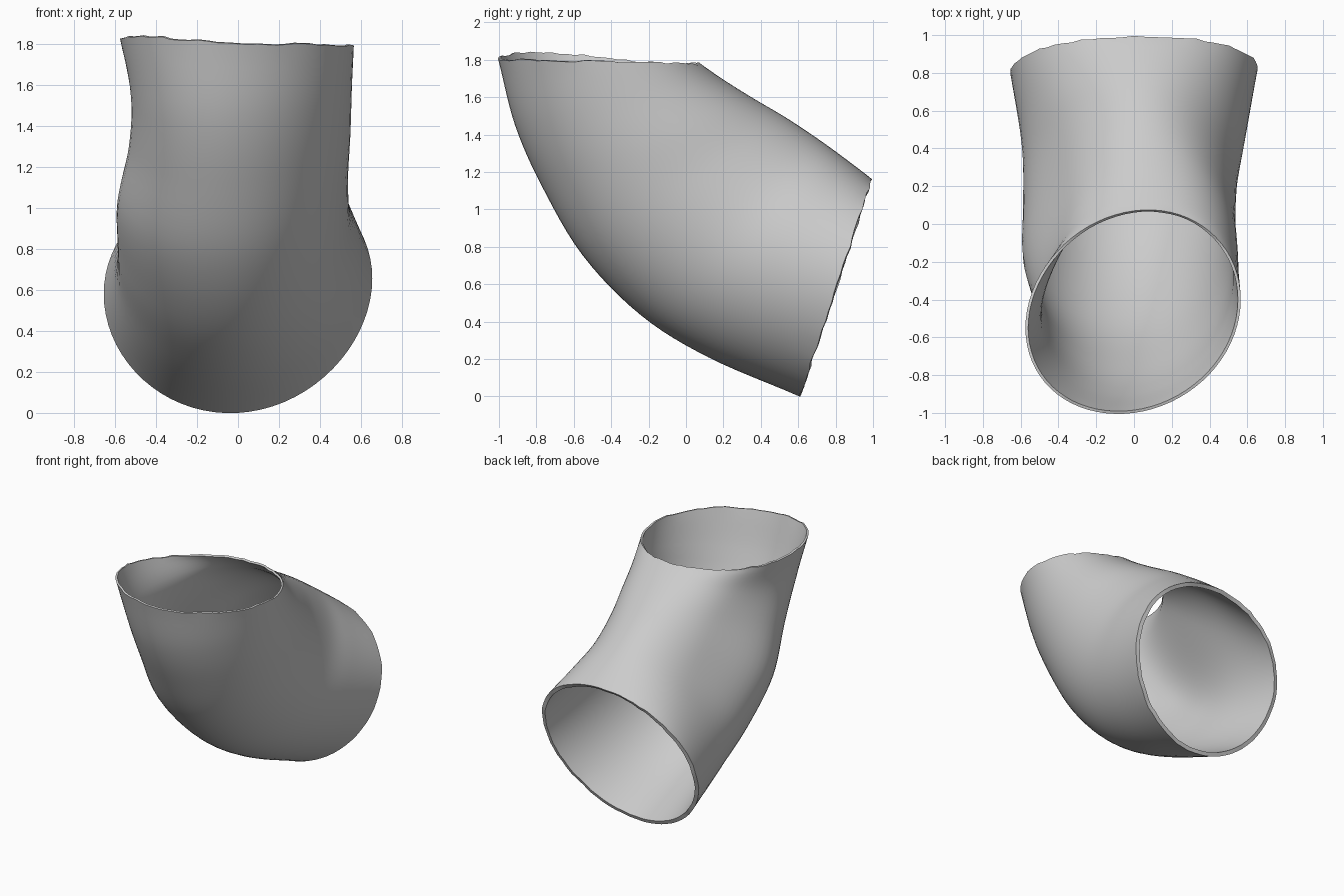
import bpy, bmesh, math, random
from mathutils import Vector

cube = bpy.data.objects.get("Cube")
if cube:
    bpy.data.objects.remove(cube, do_unlink=True)

random.seed(4)
AROUND, STEPS = 72, 6

# Each section: outer bend y, z; inner bend y, z; left width, right width;
# left pinch, right pinch; skew; shift of the widest line toward the inner bend
SECTIONS = [
    (-1.0, 1.80, 0.07, 1.78, 0.565, 0.575, 0.0, 0.0, 0.075, -0.01),
    (-0.91, 1.45, 0.20, 1.69, 0.56, 0.535, 0.03, 0.12, 0.07, 0.0),
    (-0.77, 1.13, 0.36, 1.59, 0.56, 0.55, 0.07, 0.20, 0.065, 0.0),
    (-0.55, 0.755, 0.53, 1.49, 0.55, 0.61, 0.09, 0.24, 0.06, 0.0),
    (-0.24, 0.435, 0.69, 1.385, 0.56, 0.605, 0.08, 0.19, 0.05, 0.01),
    (0.12, 0.21, 0.83, 1.285, 0.60, 0.605, 0.03, 0.07, 0.045, 0.02),
    (0.61, 0.0, 0.995, 1.16, 0.655, 0.655, 0.0, 0.0, 0.04, 0.04),
]


def spline(a, b, c, d, t):
    """Smooth interpolation between b and c."""
    return b + 0.5 * t * (c - a + t * (2*a - 5*b + 4*c - d + t * (3*(b - c) + d - a)))


def section_at(u):
    last = len(SECTIONS) - 1
    k = min(int(u), last - 1)
    rows = [SECTIONS[min(max(k + o, 0), last)] for o in (-1, 0, 1, 2)]
    # Carry the end directions straight on past each rim
    if k == 0:
        rows[0] = [2 * b - c for b, c in zip(rows[1], rows[2])]
    if k == last - 1:
        rows[3] = [2 * c - b for b, c in zip(rows[1], rows[2])]
    return [spline(*vals, u - k) for vals in zip(*rows)]


def ring(u):
    oy, oz, iy, iz, left, right, pinch_l, pinch_r, skew, shift = section_at(u)
    outer, inner = Vector((0, oy, oz)), Vector((0, iy, iz))
    mid, half = (outer + inner) / 2, (outer - inner) / 2
    points = []
    for i in range(AROUND):
        a = math.tau * i / AROUND
        s, c = math.sin(a), math.cos(a)
        p = mid + half * c - half.normalized() * (skew * s + shift * s * s)
        # Side walls draw in toward the inside of the bend, more sharply on the right
        if s > 0:
            p.x = s * left * (1 - pinch_l * (0.5 - 0.5 * math.cos(a - 0.47)))
        else:
            t = min(1, max(0, (0.35 - c) / 1.0))
            p.x = s * right * (1 - pinch_r * t * t * (3 - 2 * t))
        # The upper rim rises a little at its front right
        p.z += 0.04 * max(0, 1 - u) * max(0, math.cos(a + 1.1)) ** 3
        points.append(p)
    return points


# Bent sleeve surface
bm = bmesh.new()
count = (len(SECTIONS) - 1) * STEPS
rings = [[bm.verts.new(p) for p in ring(j / STEPS)] for j in range(count + 1)]
for r0, r1 in zip(rings, rings[1:]):
    for i in range(AROUND):
        n = (i + 1) % AROUND
        bm.faces.new((r0[i], r1[i], r1[n], r0[n]))

# Slightly ragged rims
for v in rings[0]:
    v.co.z += random.uniform(-0.006, 0.006)
for v in rings[-1]:
    v.co.y += random.uniform(-0.006, 0.004)

mesh = bpy.data.meshes.new("bent_sleeve")
bm.to_mesh(mesh)
bm.free()
sleeve = bpy.data.objects.new("bent_sleeve", mesh)
bpy.context.collection.objects.link(sleeve)
bpy.ops.object.select_all(action='DESELECT')
sleeve.select_set(True)
bpy.context.view_layer.objects.active = sleeve

# Wall that thins toward the upper rim
group = sleeve.vertex_groups.new(name="wall_thickness")
for j in range(count + 1):
    group.add(range(j * AROUND, (j + 1) * AROUND), min(1, 0.5 + 0.5 * j / STEPS), 'REPLACE')
wall = sleeve.modifiers.new("wall", 'SOLIDIFY')
wall.thickness = 0.03
wall.offset = -1
wall.vertex_group = group.name
bpy.ops.object.modifier_apply(modifier=wall.name)

# Plain grey
grey = bpy.data.materials.new("light_grey")
grey.use_nodes = True
colour = (0.6, 0.6, 0.6, 1)
grey.diffuse_color = colour
grey.node_tree.nodes["Principled BSDF"].inputs["Base Color"].default_value = colour
mesh.materials.append(grey)
bpy.ops.object.shade_smooth_by_angle(angle=math.radians(40))
